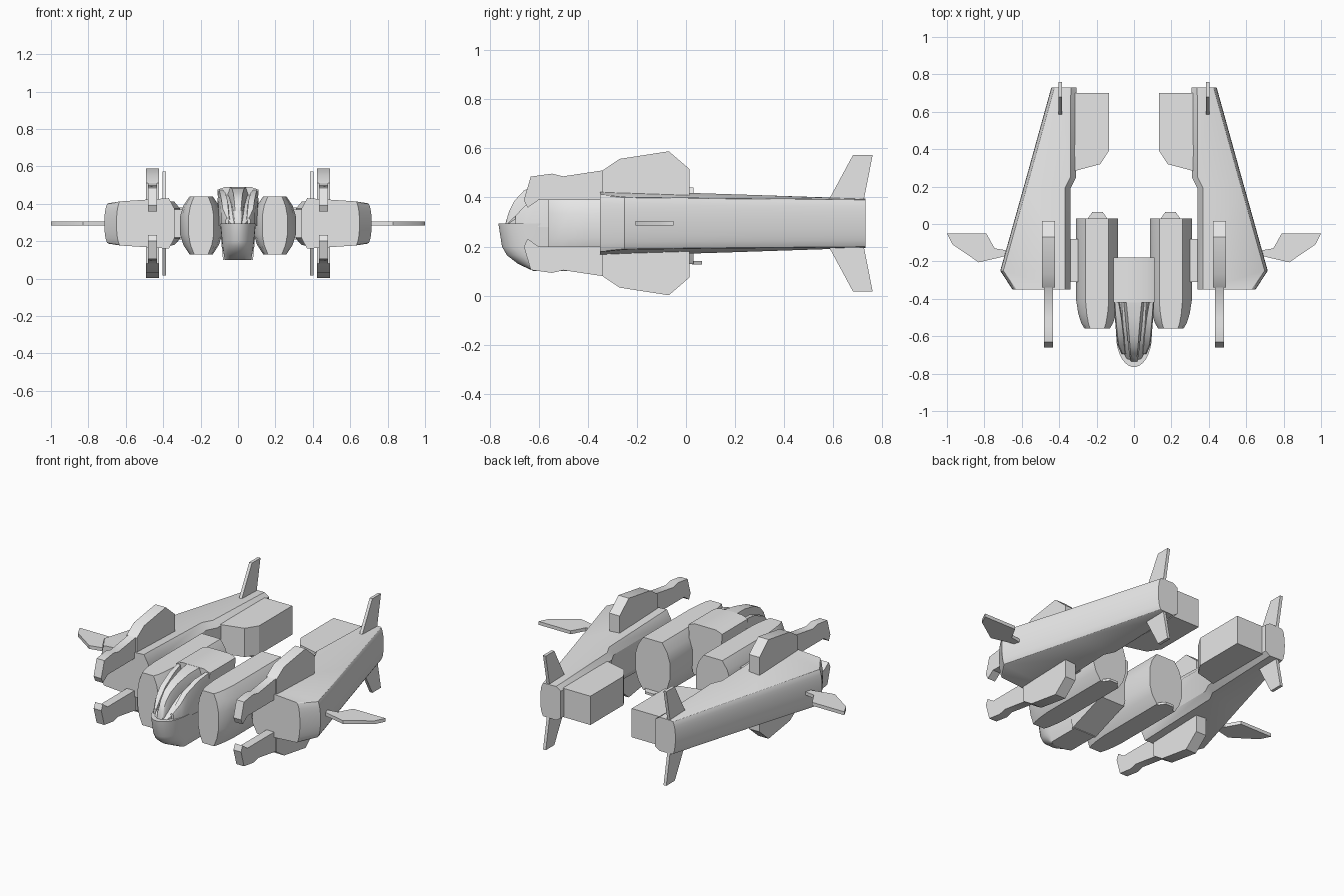
import bpy, bmesh, math

if "Cube" in bpy.data.objects:
    bpy.data.objects.remove(bpy.data.objects["Cube"])

ZC = 0.295  # height of the horizontal symmetry plane

grey = bpy.data.materials.new("hull_grey")
grey.use_nodes = True
grey.diffuse_color = (0.8, 0.8, 0.8, 1)
grey.node_tree.nodes["Principled BSDF"].inputs["Base Color"].default_value = (0.8, 0.8, 0.8, 1)
parts = []


def loft(name, rings, mirror=""):
    """Skin a list of equal-length rings, cap both ends, mirror across x and/or z."""
    bm = bmesh.new()
    loops = [[bm.verts.new((x, y, z - ZC)) for x, y, z in ring] for ring in rings]
    n = len(loops[0])
    for a, b in zip(loops, loops[1:]):
        for i in range(n):
            j = (i + 1) % n
            bm.faces.new((a[i], a[j], b[j], b[i]))
    bm.faces.new(loops[0])
    bm.faces.new(loops[-1])
    bmesh.ops.recalc_face_normals(bm, faces=bm.faces)
    mesh = bpy.data.meshes.new(name)
    bm.to_mesh(mesh)
    bm.free()
    mesh.materials.append(grey)
    ob = bpy.data.objects.new(name, mesh)
    ob.location.z = ZC
    bpy.context.collection.objects.link(ob)
    if mirror:
        mod = ob.modifiers.new("Mirror", "MIRROR")
        mod.use_axis = ("x" in mirror, False, "z" in mirror)
        mod.use_mirror_merge = False
    parts.append(ob)
    return ob


def side_plate(name, profile, x, half, mirror):
    """Extrude a (y, z) profile across x."""
    loft(name, [[(x + s * half, y, z) for y, z in profile] for s in (-1, 1)], mirror)


def plan_plate(name, outline, z0, z1, mirror="x"):
    """Extrude an (x, y) outline upward."""
    loft(name, [[(x, y, z) for x, y in outline] for z in (z0, z1)], mirror)


# Side nacelles: flat decks, chamfered inner wall, bulged outer wall
def nacelle_ring(y, xi, xo, hi, ho):
    arc = [math.radians(a) for a in range(90, -91, -15)]
    pts = [(xi - 0.03, 0.08), (xi, hi)]
    pts += [(xo - 0.022 + 0.022 * math.cos(a), ho * math.sin(a)) for a in arc]
    pts += [(xi, -hi), (xi - 0.03, -0.08)]
    return [(x, y, ZC + z) for x, z in pts]


loft("nacelle", [nacelle_ring(*s) for s in (
    (-0.35, 0.37, 0.65, 0.135, 0.118),
    (-0.25, 0.37, 0.715, 0.132, 0.108),
    (0.19, 0.37, 0.592, 0.118, 0.102),
    (0.25, 0.34, 0.575, 0.116, 0.102),
    (0.73, 0.338, 0.442, 0.1, 0.098))], "x")

# Inner rear boxes on the nacelles
plan_plate("rear_box", [(0.135, 0.7), (0.33, 0.7), (0.33, 0.28), (0.18, 0.32), (0.135, 0.39)], 0.21, 0.38)

# Engine pods with rounded flanks and tapered noses
quarter = [(0.062, 0.155), (0.095, 0.105), (0.112, 0.05)]
half = quarter + [(x, -z) for x, z in reversed(quarter)]
pod = half + [(-x, -z) for x, z in half]
loft("engine_pod", [[(0.197 + x * k, y, 0.285 + z) for x, z in pod] for y, k in (
    (0.03, 1), (-0.41, 1), (-0.48, 0.9), (-0.53, 0.76), (-0.56, 0.6))], "x")

# Small wedge below each pod exhaust
lip = [(0.14, 0.025), (0.25, 0.025), (0.222, 0.065), (0.168, 0.065)]
plan_plate("exhaust_lip", lip, 0.128, 0.142)

# Struts joining pods and nacelles
plan_plate("strut", [(0.29, -0.31), (0.36, -0.31), (0.36, -0.08), (0.29, -0.08)], 0.22, 0.37)

# Central fuselage block
def body_ring(y, bottom):
    right = [(0.07, 0.49), (0.11, 0.475), (0.1, 0.3), (0.08, bottom)]
    return [(x, y, z) for x, z in right] + [(-x, y, z) for x, z in reversed(right)]


loft("fuselage", [body_ring(-0.42, 0.1), body_ring(-0.18, 0.19)])

# Rounded nose bowl
def nose_ring(z, w, tip):
    arc = [math.radians(a) for a in range(0, 181, 12)]
    front = [(w * math.cos(a), -0.6 - tip * math.sin(a), z) for a in arc]
    return front + [(-w, -0.41, z), (w, -0.41, z)]


loft("nose", [nose_ring(*s) for s in (
    (0.1, 0.07, 0.02), (0.13, 0.076, 0.085), (0.165, 0.082, 0.13),
    (0.2, 0.086, 0.15), (0.295, 0.095, 0.165))])

# Canopy base, raised centre strip and cheeks
def canopy_ring(y, a, b, top, inset):
    low = 0.28
    mid = low + (top - low) * 0.75
    return [(a, y, low), (a, y, mid), (a + inset, y, top),
            (b - inset, y, top), (b, y, mid), (b, y, low)]


loft("canopy_base", [canopy_ring(y, -w, w, t, w * 0.35) for y, w, t in (
    (-0.41, 0.1, 0.45), (-0.5, 0.094, 0.435), (-0.6, 0.084, 0.395),
    (-0.66, 0.068, 0.355), (-0.71, 0.045, 0.31), (-0.725, 0.035, 0.295))])
loft("canopy_strip", [canopy_ring(y, -w, w, t, w * 0.3) for y, w, t in (
    (-0.41, 0.06, 0.49), (-0.5, 0.047, 0.482), (-0.6, 0.036, 0.458),
    (-0.66, 0.03, 0.428), (-0.7, 0.025, 0.385), (-0.72, 0.021, 0.345), (-0.735, 0.018, 0.295))])
loft("canopy_cheek", [canopy_ring(y, a, b, t, 0.006) for y, a, b, t in (
    (-0.41, 0.078, 0.109, 0.475), (-0.5, 0.062, 0.103, 0.46), (-0.6, 0.05, 0.094, 0.418),
    (-0.65, 0.046, 0.087, 0.372), (-0.695, 0.042, 0.066, 0.325))], "x")

# Guns above and below each nacelle
GX = 0.457
side_plate("gun_barrel", [
    (-0.645, 0.358), (-0.66, 0.39), (-0.632, 0.485), (-0.545, 0.497), (-0.5, 0.486),
    (-0.34, 0.51), (-0.27, 0.553), (-0.25, 0.4), (-0.35, 0.39), (-0.52, 0.39),
    (-0.6, 0.39)], GX, 0.025, "xz")
side_plate("gun_body", [
    (-0.34, 0.51), (-0.27, 0.557), (-0.07, 0.588), (0.015, 0.515),
    (0.015, 0.395), (-0.34, 0.395)], GX, 0.034, "xz")

# Tail fins
side_plate("tail_fin", [(0.565, 0.36), (0.68, 0.573), (0.76, 0.573), (0.718, 0.36)], 0.394, 0.009, "xz")

# Outer winglets
plan_plate("winglet", [
    (0.62, -0.155), (0.68, -0.17), (0.83, -0.205), (0.97, -0.11), (1.0, -0.05),
    (0.79, -0.05), (0.745, -0.13), (0.67, -0.143), (0.62, -0.14)], 0.285, 0.305)

# Smooth the curved skins, keep creases crisp
bpy.ops.object.select_all(action="DESELECT")
for ob in parts:
    ob.select_set(True)
bpy.context.view_layer.objects.active = parts[0]
bpy.ops.object.shade_smooth_by_angle(angle=math.radians(30))
